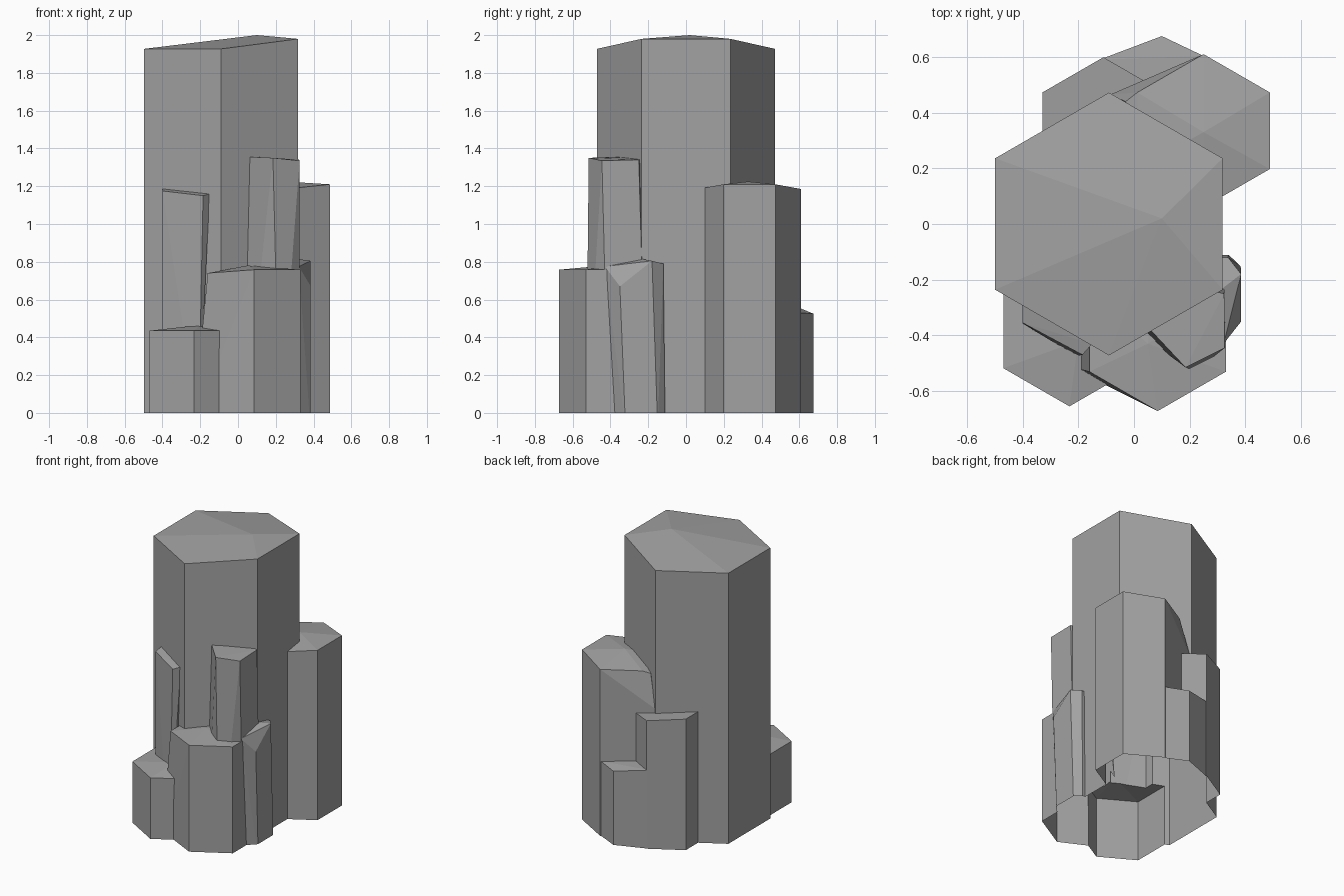
import bpy
import bmesh
from math import sin, cos, radians

cube = bpy.data.objects.get("Cube")
if cube:
    bpy.data.objects.remove(cube, do_unlink=True)

stone = bpy.data.materials.new("grey_stone")
stone.use_nodes = True
GREY = (0.36, 0.36, 0.36, 1.0)
stone.diffuse_color = GREY
stone.node_tree.nodes["Principled BSDF"].inputs["Base Color"].default_value = GREY

BURY = -0.08  # columns start below ground and are trimmed level afterwards


def hexagon(x, y, radius, height):
    """Six crown points with a corner to the front; height is a rule of x."""
    points = []
    for angle in range(30, 390, 60):
        px = x + radius * cos(radians(angle))
        py = y + radius * sin(radians(angle))
        points.append((px, py, height(px)))
    return points


def outline(points):
    return [p[:2] for p in points]


def column(name, crown, foot):
    """Faceted column: convex hull of crown points and a foot outline."""
    bm = bmesh.new()
    for p in crown:
        bm.verts.new(p)
    for x, y in foot:
        bm.verts.new((x, y, BURY))
    hull = bmesh.ops.convex_hull(bm, input=bm.verts)
    spare = {g for g in hull["geom_interior"] + hull["geom_unused"]
             if isinstance(g, bmesh.types.BMVert)}
    bmesh.ops.delete(bm, geom=list(spare), context="VERTS")
    bmesh.ops.dissolve_limit(bm, angle_limit=0.001, verts=bm.verts, edges=bm.edges)
    bmesh.ops.recalc_face_normals(bm, faces=bm.faces)
    mesh = bpy.data.meshes.new(name)
    bm.to_mesh(mesh)
    bm.free()
    mesh.materials.append(stone)
    obj = bpy.data.objects.new(name, mesh)
    bpy.context.collection.objects.link(obj)
    return obj


def fuse(cluster, part):
    """Join a column to the cluster as one shell."""
    bpy.context.view_layer.objects.active = cluster
    union = cluster.modifiers.new("fuse", "BOOLEAN")
    union.operation = "UNION"
    union.solver = "EXACT"
    union.object = part
    bpy.ops.object.modifier_apply(modifier=union.name)
    bpy.data.objects.remove(part, do_unlink=True)


# Tall hexagonal column with a shallow pointed crown
crown = hexagon(-.09, 0, .472, lambda x: 1.98 if x > 0 else 1.927)
cluster = column("stone_column_cluster", crown + [(.1, .02, 2)], outline(crown))

# Back column, with a sloping shoulder towards the tall column
crown = hexagon(.25, .335, .275, lambda x: 1.21 if x > .3 else 1.185)
shoulder = [(-.03, .44, 1.166), (-.085, .465, .936)]
fuse(cluster, column("back_column", crown + shoulder + [(.25, .33, 1.225)],
                     outline(crown + shoulder[1:])))

# Middle column at the back
crown = hexagon(-.11, .346, .253, lambda x: .9 - .1 * x)
fuse(cluster, column("back_middle_column", crown, outline(crown)))

# Low column at the back
crown = [(.1, .675, .525), (.249, .604, .53), (.22, .3, .56),
         (-.15, .3, .565), (-.125, .59, .56)]
fuse(cluster, column("back_low_column", crown, outline(crown)))

# Low column at the front
crown = hexagon(-.232, -.381, .274, lambda x: .435)
fuse(cluster, column("front_low_column", crown + [(-.2, -.42, .465)], outline(crown)))

# Middle column at the front, flared on one side
crown = hexagon(.085, -.389, .283, lambda x: .758 if x > 0 else .74)
fuse(cluster, column("front_middle_column", crown + [(.05, -.43, .78)],
                     outline(crown) + [(-.24, -.51)]))

# Slender leaning splinters against the tall column
fuse(cluster, column(
    "right_splinter",
    [(.385, -.18, .805), (.385, -.35, .67), (.322, -.43, .775),
     (.28, -.26, .82), (.338, -.12, .79), (.25, -.12, .79)],
    [(.383, -.15), (.383, -.32), (.322, -.38), (.25, -.3), (.25, -.11), (.34, -.11)]))

fuse(cluster, column(
    "front_right_splinter",
    [(.063, -.385, 1.355), (.185, -.515, 1.35), (.326, -.445, 1.335),
     (.324, -.25, 1.34), (.1, -.2, 1.355)],
    [(.03, -.4), (.22, -.53), (.327, -.41), (.326, -.21), (.1, -.18)]))

fuse(cluster, column(
    "front_left_splinter",
    [(-.4, -.355, 1.175), (-.185, -.47, 1.15), (-.15, -.43, 1.16),
     (-.16, -.3, 1.17), (-.4, -.27, 1.19)],
    [(-.4, -.36), (-.21, -.475), (-.24, -.42), (-.25, -.3), (-.4, -.27)]))

# Trim level with the ground, leaving the underside open
bm = bmesh.new()
bm.from_mesh(cluster.data)
bmesh.ops.bisect_plane(bm, geom=bm.verts[:] + bm.edges[:] + bm.faces[:],
                       plane_co=(0, 0, 0), plane_no=(0, 0, 1), clear_inner=True)
for face in bm.faces:
    face.smooth = False
    face.material_index = 0
bm.to_mesh(cluster.data)
bm.free()
